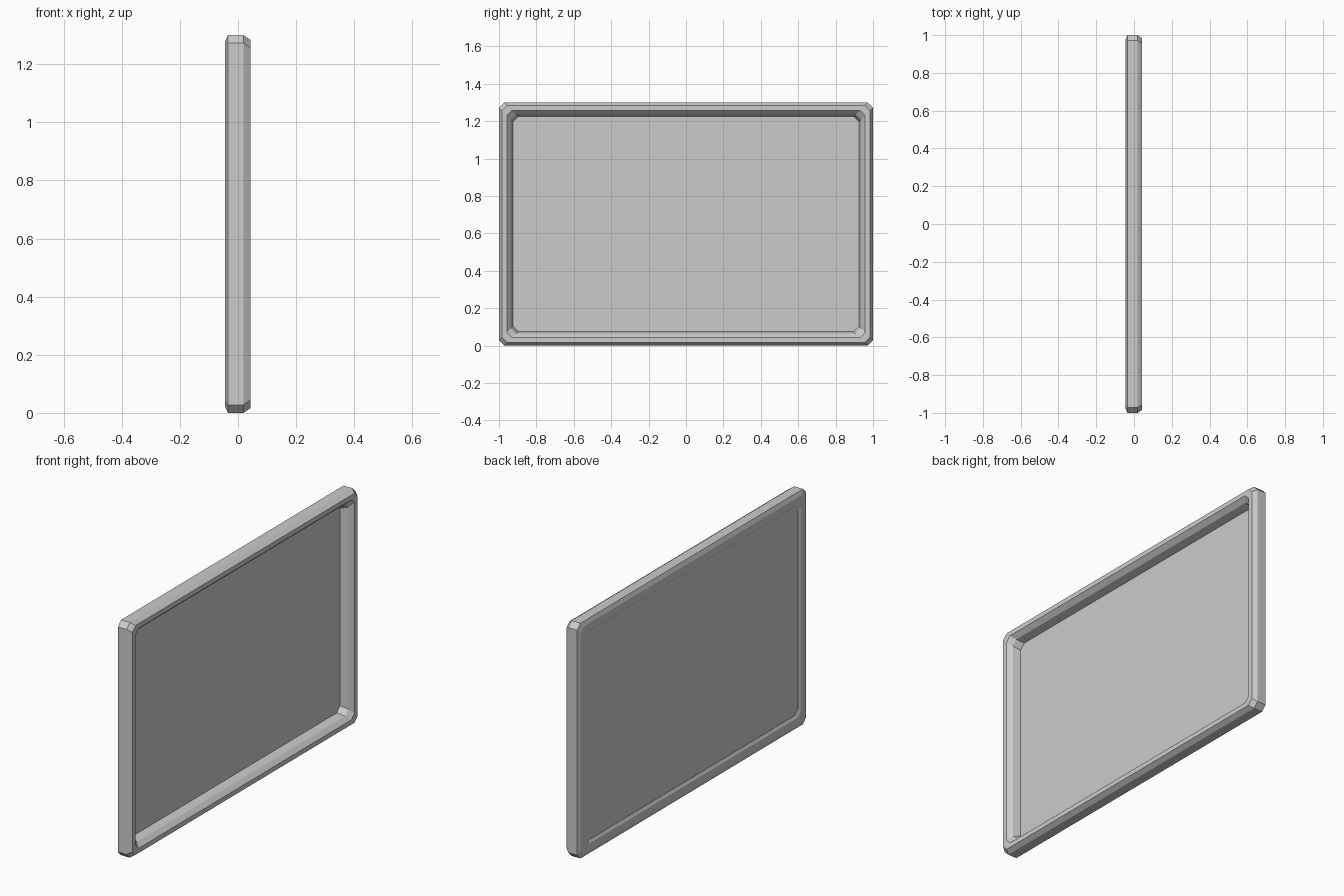
import bpy, bmesh

if "Cube" in bpy.data.objects:
    bpy.data.objects.remove(bpy.data.objects["Cube"])

W, H = 1.0, 1.3          # half width, full height
CUT = 0.028              # clipped corner size


def loop(bm, inset, x):
    """Eight-sided clipped rectangle, inset from the outer outline."""
    a, lo, hi, c = W - inset, inset, H - inset, CUT
    pts = [(-a + c, lo), (a - c, lo), (a, lo + c), (a, hi - c),
           (a - c, hi), (-a + c, hi), (-a, hi - c), (-a, lo + c)]
    return [bm.verts.new((x, y, z)) for y, z in pts]


def finish(bm, name):
    bmesh.ops.recalc_face_normals(bm, faces=bm.faces)
    me = bpy.data.meshes.new(name)
    bm.to_mesh(me)
    bm.free()
    bpy.context.collection.objects.link(bpy.data.objects.new(name, me))


# frame: closed bevelled profile (inset, x) swept round the outline
profile = [(0, -0.035), (0, 0.019), (0.016, 0.043), (0.042, 0.043),
           (0.064, 0.019), (0.075, -0.022), (0.075, -0.036),
           (0.06, -0.044), (0.022, -0.044)]
bm = bmesh.new()
rings = [loop(bm, i, x) for i, x in profile]
for r, s in zip(rings, rings[1:] + rings[:1]):
    for k in range(8):
        n = (k + 1) % 8
        bm.faces.new((r[k], r[n], s[n], s[k]))
finish(bm, "frame")

# panel: thin sheet set near the back of the frame
bm = bmesh.new()
front, back = loop(bm, 0.072, -0.024), loop(bm, 0.072, -0.034)
bm.faces.new(front)
bm.faces.new(back)
for k in range(8):
    n = (k + 1) % 8
    bm.faces.new((front[k], front[n], back[n], back[k]))
finish(bm, "panel")
